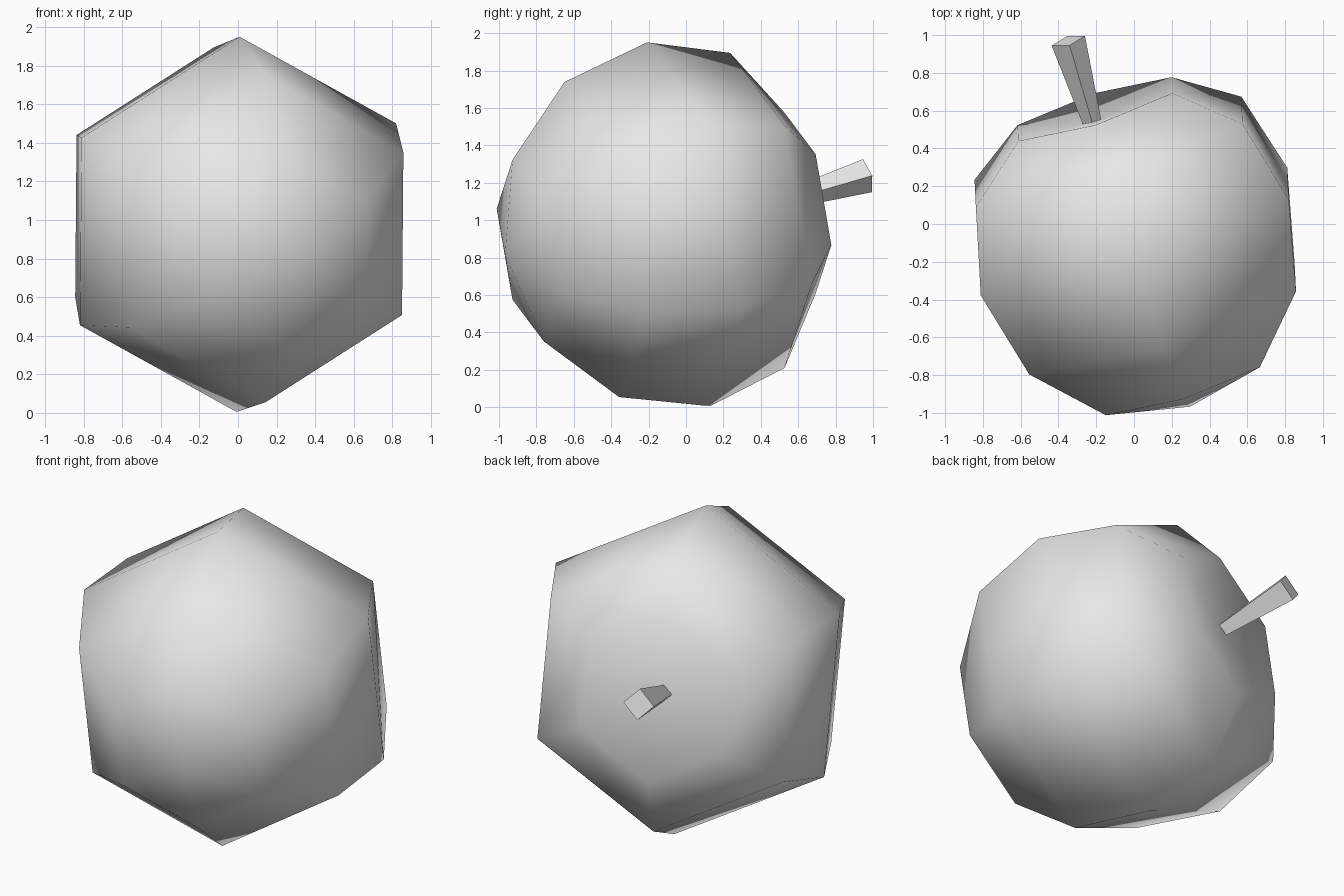
import bpy, bmesh
from math import cos, sin, radians, pi
from mathutils import Vector, Matrix

cube = bpy.data.objects.get("Cube")
if cube:
    bpy.data.objects.remove(cube)

grey = bpy.data.materials.new("plain_grey")
grey.use_nodes = True
grey.diffuse_color = (0.8, 0.8, 0.8, 1)
grey.node_tree.nodes["Principled BSDF"].inputs["Base Color"].default_value = (0.8, 0.8, 0.8, 1)


def frame(origin, axis, up):
    """Matrix whose z runs along axis and whose x leans towards up."""
    z = Vector(axis).normalized()
    x = Vector(up)
    x = (x - z * x.dot(z)).normalized()
    m = Matrix((x, z.cross(x), z)).transposed().to_4x4()
    m.translation = Vector(origin)
    return m


def add_object(name, bm, smooth):
    bmesh.ops.recalc_face_normals(bm, faces=bm.faces[:])
    for face in bm.faces:
        face.smooth = smooth
    mesh = bpy.data.meshes.new(name)
    bm.to_mesh(mesh)
    bm.free()
    mesh.materials.append(grey)
    obj = bpy.data.objects.new(name, mesh)
    bpy.context.collection.objects.link(obj)
    return obj


# Fruit body: six-sided sphere lying on its back, stem end pressed in
RADIUS, SIDES, RINGS = 0.987, 6, 6
press = {0: 0.36, 1: 0.165, 2: 0.045}
body = frame((0, -0.04, 0.978), (-0.3, 0.94, 0.165), (0.01, -0.176, 0.985))

bm = bmesh.new()
rings = []
for i in range(RINGS + 1):
    tilt = pi * i / RINGS
    r, h = RADIUS * sin(tilt), RADIUS * cos(tilt) - press.get(i, 0)
    count = 1 if i in (0, RINGS) else SIDES
    rings.append([bm.verts.new(body @ Vector((r * cos(2 * pi * k / SIDES),
                                              r * sin(2 * pi * k / SIDES), h)))
                  for k in range(count)])
for upper, lower in zip(rings, rings[1:]):
    for k in range(SIDES):
        n = (k + 1) % SIDES
        corners = [upper[k % len(upper)], lower[k % len(lower)],
                   lower[n % len(lower)], upper[n % len(upper)]]
        bm.faces.new(list(dict.fromkeys(corners)))
add_object("fruit_body", bm, True)

# Stem: square, flaring outward
base, tip = Vector((-0.222, 0.54, 1.11)), Vector((-0.348, 0.97, 1.238))
bm = bmesh.new()
bmesh.ops.create_cone(bm, cap_ends=True, segments=4, radius1=0.05, radius2=0.092,
                      depth=(tip - base).length,
                      matrix=frame((base + tip) / 2, tip - base, (0, 0, 1)))
add_object("stem", bm, False)
